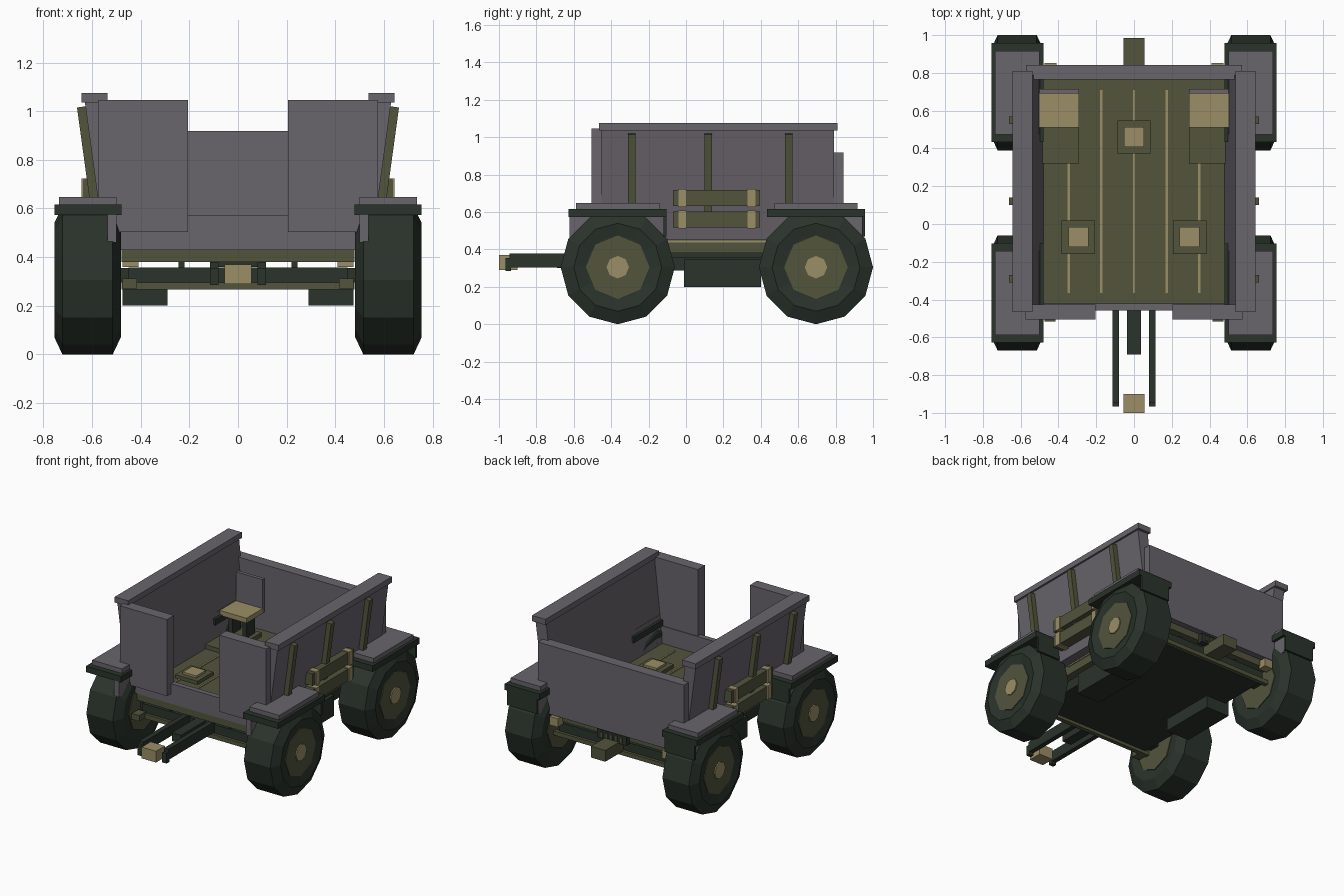
import bpy, bmesh, math

if "Cube" in bpy.data.objects:
    bpy.data.objects.remove(bpy.data.objects["Cube"])

def mat(name, c):
    m = bpy.data.materials.new(name)
    m.diffuse_color = (*c, 1)
    m.use_nodes = True
    m.node_tree.nodes["Principled BSDF"].inputs["Base Color"].default_value = m.diffuse_color
    return m

GREY = mat("grey panel", (0.140, 0.128, 0.150))
DARK = mat("dark green", (0.023, 0.033, 0.024))
OLIVE = mat("olive", (0.084, 0.089, 0.046))
GOLD = mat("tan", (0.325, 0.272, 0.135))

def make(name, bm, mats):
    bmesh.ops.recalc_face_normals(bm, faces=bm.faces[:])
    me = bpy.data.meshes.new(name)
    bm.to_mesh(me)
    bm.free()
    for m in mats:
        me.materials.append(m)
    ob = bpy.data.objects.new(name, me)
    bpy.context.collection.objects.link(ob)
    return ob

def prism(name, xz, y0, y1, m):
    """Extrude an x-z outline along y."""
    bm = bmesh.new()
    f = bm.faces.new([bm.verts.new((x, y0, z)) for x, z in xz])
    r = bmesh.ops.extrude_face_region(bm, geom=[f])
    for v in r["geom"]:
        if isinstance(v, bmesh.types.BMVert):
            v.co.y = y1
    return make(name, bm, [m])

def box(name, x0, x1, y0, y1, z0, z1, m):
    return prism(name, [(x0, z0), (x1, z0), (x1, z1), (x0, z1)], y0, y1, m)

def pair(name, x0, x1, y0, y1, z0, z1, m):
    """Box on both sides of x = 0."""
    box("right_" + name, x0, x1, y0, y1, z0, z1, m)
    box("left_" + name, -x1, -x0, y0, y1, z0, z1, m)

def prism_pair(name, xz, y0, y1, m):
    prism("right_" + name, xz, y0, y1, m)
    prism("left_" + name, [(-x, z) for x, z in xz], y0, y1, m)

def lathe(name, prof, n, s, cy, cz, m):
    """Spin an (x, radius) profile round the wheel axis and cap both ends."""
    bm = bmesh.new()
    rings = []
    for x, r in prof:
        rings.append([bm.verts.new((s * x, cy + r * math.sin(2 * math.pi * i / n),
                                    cz + r * math.cos(2 * math.pi * i / n))) for i in range(n)])
    for a, b in zip(rings, rings[1:]):
        for i in range(n):
            j = (i + 1) % n
            bm.faces.new((a[i], a[j], b[j], b[i]))
    bm.faces.new(rings[0])
    bm.faces.new(rings[-1])
    return make(name, bm, [m])

# wheels, axles and fenders
CZ = 0.305
for end, cy in (("front", -0.365), ("rear", 0.695)):
    for side, s in (("right", 1), ("left", -1)):
        n = f"{end}_{side}_"
        lathe(n + "tyre", [(0.488, 0.17), (0.482, 0.235), (0.515, 0.305), (0.722, 0.305),
                           (0.755, 0.235), (0.742, 0.17)], 12, s, cy, CZ, DARK)
        lathe(n + "hub", [(0.482, 0.17), (0.747, 0.17)], 8, s, cy, CZ, OLIVE)
        lathe(n + "hub_cap", [(0.70, 0.06), (0.755, 0.06)], 8, s, cy, CZ, GOLD)
    box(end + "_axle", -0.485, 0.485, cy - 0.04, cy + 0.04, 0.295, 0.355, DARK)
    pair(end + "_fender", 0.48, 0.755, cy - 0.262, cy + 0.262, 0.573, 0.616, DARK)
    pair(end + "_fender_top", 0.50, 0.735, cy - 0.222, cy + 0.222, 0.616, 0.648, GREY)
    pair(end + "_fender_skirt", 0.50, 0.537, cy - 0.258, cy + 0.245, 0.46, 0.573, GREY)
    pair(end + "_mud_flap", 0.50, 0.735, cy + 0.245, cy + 0.262, 0.47, 0.573, DARK)

# floor and chassis
box("floor", -0.48, 0.48, -0.45, 0.80, 0.38, 0.45, OLIVE)
box("chassis_tub", -0.45, 0.45, -0.43, 0.78, 0.288, 0.358, DARK)
box("front_crossbar", -0.48, 0.48, -0.45, -0.42, 0.266, 0.296, OLIVE)
box("rear_crossbar", -0.48, 0.48, 0.77, 0.80, 0.266, 0.296, OLIVE)
pair("chassis_rail", 0.22, 0.245, -0.42, 0.76, 0.345, 0.38, DARK)
pair("side_tank", 0.29, 0.475, -0.01, 0.40, 0.20, 0.347, DARK)
pair("sill_strip", 0.48, 0.487, -0.10, 0.43, 0.438, 0.447, GOLD)
for i in range(5):
    x = (i - 2) * 0.173
    box(f"floor_strip_{i + 1}", x - 0.006, x + 0.006, -0.365, 0.71, 0.45, 0.456, GOLD)

# floor pads
for i, (x, y) in enumerate(((0, 0.46), (-0.295, -0.07), (0.295, -0.07))):
    box(f"pad_base_{i + 1}", x - 0.088, x + 0.088, y - 0.088, y + 0.088, 0.45, 0.475, OLIVE)
    box(f"pad_top_{i + 1}", x - 0.053, x + 0.053, y - 0.053, y + 0.053, 0.475, 0.49, GOLD)

# seats
pair("seat_base", 0.29, 0.485, 0.32, 0.68, 0.45, 0.48, OLIVE)
pair("seat_leg_a", 0.32, 0.35, 0.55, 0.65, 0.48, 0.61, DARK)
pair("seat_leg_b", 0.43, 0.46, 0.55, 0.65, 0.48, 0.61, DARK)
pair("seat", 0.29, 0.50, 0.51, 0.69, 0.61, 0.645, GOLD)
pair("seat_back", 0.29, 0.50, 0.69, 0.715, 0.61, 0.85, GREY)

# body walls
prism_pair("side_wall", [(0.48, 0.45), (0.55, 0.45), (0.63, 1.04), (0.545, 1.04)],
           -0.455, 0.79, GREY)
pair("side_wall_cap", 0.537, 0.643, -0.465, 0.81, 1.035, 1.075, GREY)
pair("front_panel", 0.205, 0.575, -0.505, -0.425, 0.503, 1.046, GREY)
box("front_low_wall", -0.495, 0.495, -0.457, -0.42, 0.43, 0.573, GREY)
box("rear_wall", -0.573, 0.573, 0.765, 0.843, 0.43, 0.918, GREY)

# outside posts and strapped boards
for i, y in enumerate((-0.29, 0.12, 0.55)):
    prism_pair(f"post_{i + 1}", [(0.565, 0.60), (0.605, 0.60), (0.662, 1.015), (0.625, 1.02)],
               y - 0.02, y + 0.02, OLIVE)
for n, z0, z1 in (("upper", 0.633, 0.718), ("lower", 0.517, 0.602)):
    pair(n + "_board", 0.56, 0.635, -0.07, 0.395, z0, z1, OLIVE)
    for k, y in (("front", -0.02), ("rear", 0.35)):
        pair(f"{n}_{k}_strap", 0.555, 0.643, y - 0.021, y + 0.021, z0 - 0.006, z1 + 0.006, GOLD)

# front drawbar
pair("drawbar", 0.08, 0.115, -0.945, -0.30, 0.303, 0.378, DARK)
pair("drawbar_tip", 0.08, 0.115, -0.965, -0.935, 0.285, 0.355, DARK)
box("drawbar_center", -0.036, 0.036, -0.69, -0.30, 0.30, 0.36, DARK)
box("front_coupling", -0.056, 0.056, -1.0, -0.90, 0.29, 0.37, GOLD)
pair("front_marker", 0.415, 0.475, -0.515, -0.44, 0.27, 0.312, OLIVE)

# rear coupling, slotted plate and lamps
box("rear_coupling", -0.056, 0.056, 0.74, 0.985, 0.29, 0.37, OLIVE)
box("rear_plate", -0.115, 0.115, 0.79, 0.832, 0.36, 0.422, DARK)
for i in range(5):
    x = (i - 2) * 0.038
    box(f"rear_plate_bar_{i + 1}", x - 0.008, x + 0.008, 0.825, 0.839, 0.374, 0.41, OLIVE)
pair("rear_lamp", 0.41, 0.475, 0.79, 0.853, 0.36, 0.42, GOLD)
